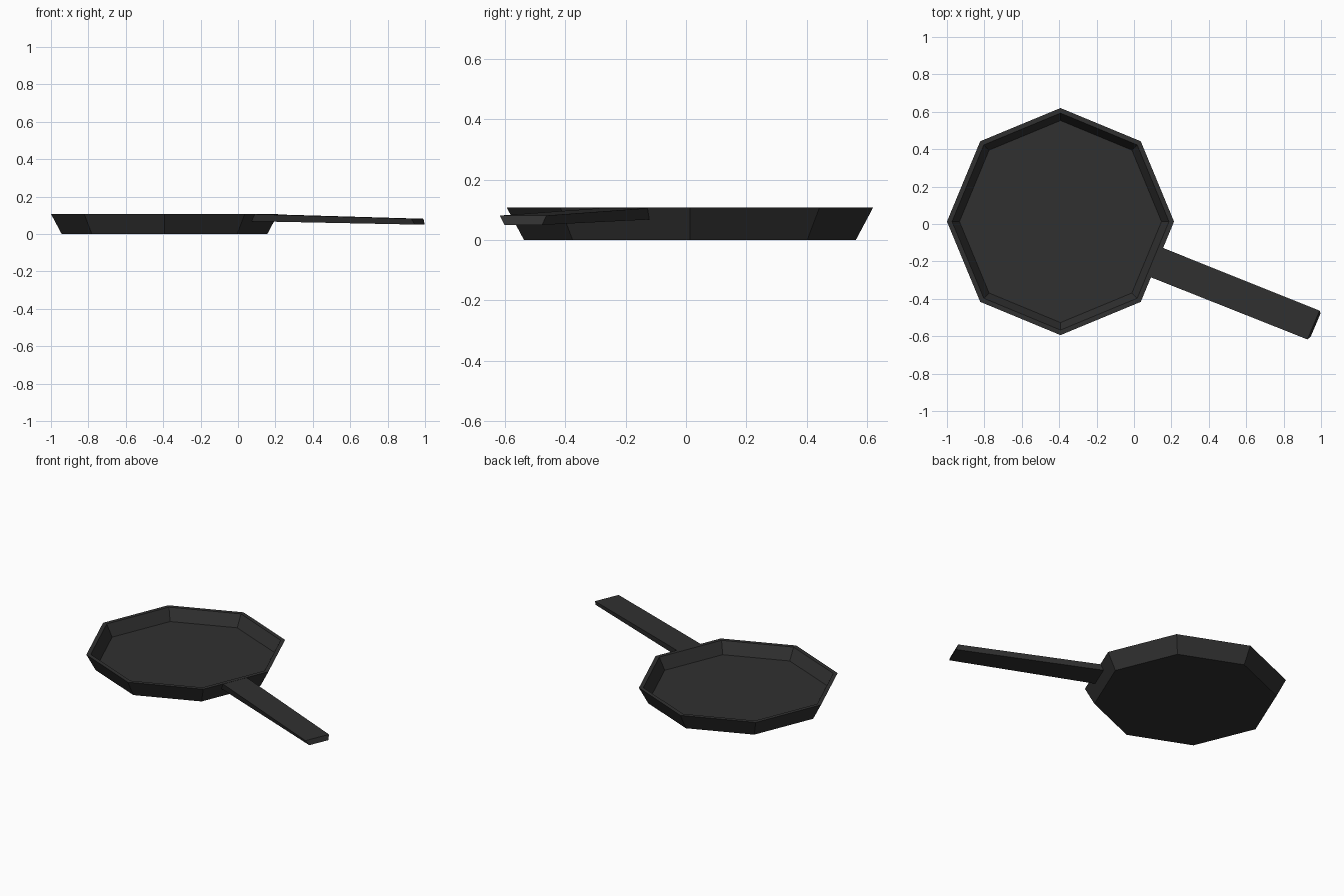
import bpy, bmesh, math

if "Cube" in bpy.data.objects:
    bpy.data.objects.remove(bpy.data.objects["Cube"])

# Single dark iron colour
iron = bpy.data.materials.new("dark_iron")
iron.diffuse_color = (0.03, 0.03, 0.03, 1)
iron.use_nodes = True
iron.node_tree.nodes["Principled BSDF"].inputs["Base Color"].default_value = iron.diffuse_color


def finish(bm, name):
    bmesh.ops.recalc_face_normals(bm, faces=bm.faces)
    mesh = bpy.data.meshes.new(name)
    bm.to_mesh(mesh)
    bm.free()
    mesh.materials.append(iron)
    obj = bpy.data.objects.new(name, mesh)
    bpy.context.collection.objects.link(obj)
    return obj


def loft(name, loops):
    """Join closed point loops with quads and cap both ends."""
    bm = bmesh.new()
    rings = [[bm.verts.new(p) for p in loop] for loop in loops]
    n = len(rings[0])
    for a, b in zip(rings, rings[1:]):
        for i in range(n):
            j = (i + 1) % n
            bm.faces.new((a[i], a[j], b[j], b[i]))
    bm.faces.new(rings[0])
    bm.faces.new(rings[-1])
    return finish(bm, name)


# Pan: eight-sided flared dish, outside base -> rim -> inside floor
CX, CY, SIDES = -0.393, 0.013, 8


def octagon(r, z):
    steps = [2 * math.pi * i / SIDES for i in range(SIDES)]
    return [(CX + r * math.cos(a), CY + r * math.sin(a), z) for a in steps]


profile = [(0.55, 0.0), (0.607, 0.107), (0.58, 0.107), (0.54, 0.03)]
loft("pan", [octagon(r, z) for r, z in profile])

# Handle: flat bar set into the pan wall, sloping down to a chamfered end
root = [(0.14, -0.122, 0.106), (0.07, -0.277, 0.106),
        (0.059, -0.273, 0.068), (0.129, -0.118, 0.068)]
tip = [(0.992, -0.463, 0.081), (0.927, -0.617, 0.081),
       (0.945, -0.602, 0.05), (0.998, -0.477, 0.05)]
loft("handle", [root, tip])
